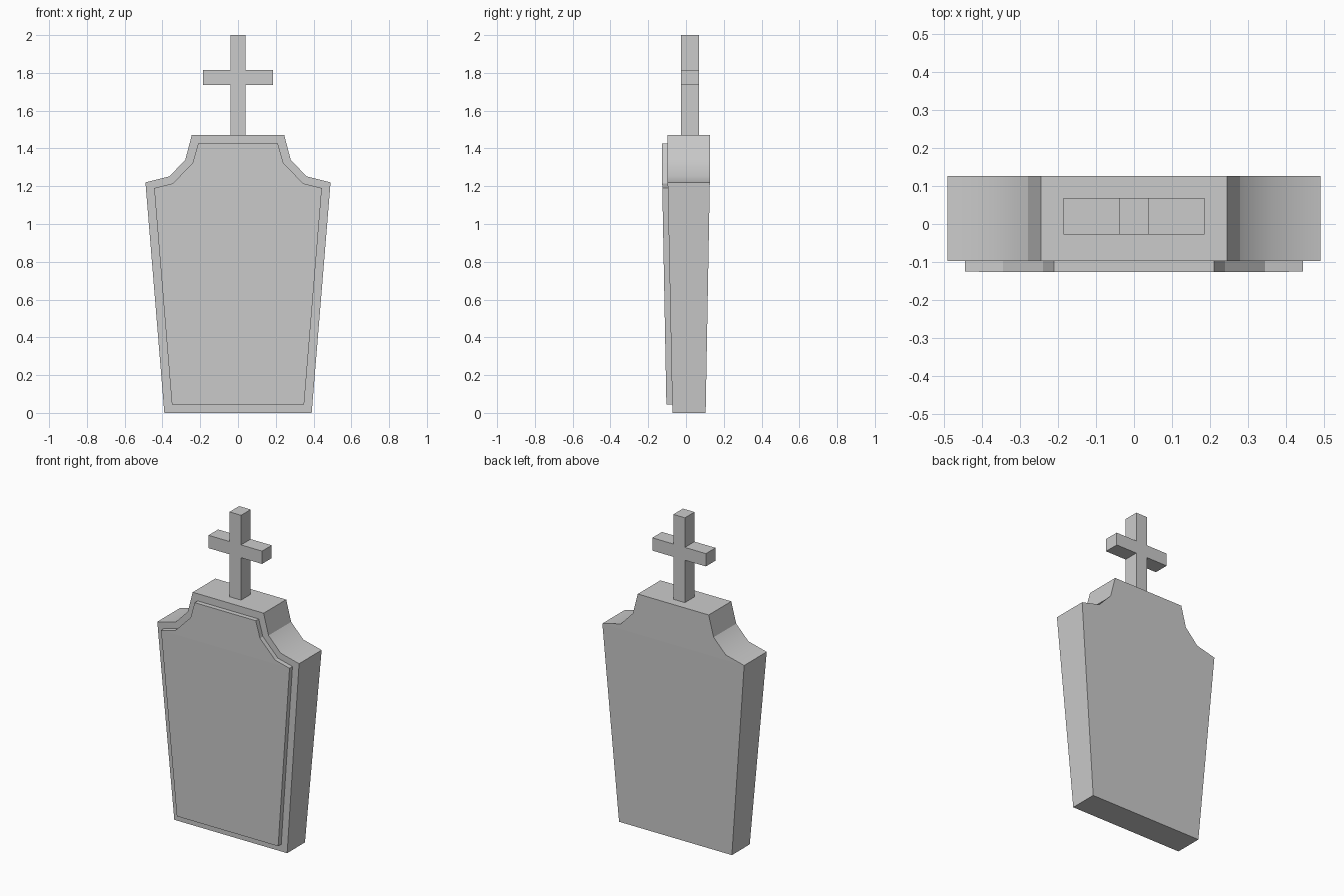
import bpy, bmesh

if "Cube" in bpy.data.objects:
    bpy.data.objects.remove(bpy.data.objects["Cube"])

SHOULDER = 1.22  # depth grows up to this height, then stays constant


def taper(low, high):
    return lambda z: low + (high - low) * min(z / SHOULDER, 1.0)


def slab(name, half, front, back, split=False, smooth=()):
    """Mirror a half outline (x, z) about x = 0 and fill it between two depths."""
    outline = half + [(-x, z) for x, z in reversed(half)]
    n = len(outline)
    bm = bmesh.new()
    f = [bm.verts.new((x, front(z), z)) for x, z in outline]
    b = [bm.verts.new((x, back(z), z)) for x, z in outline]
    for ring, flip in ((f, False), (b, True)):
        if split:  # lower tapered quad and upper head
            caps = [[ring[0], ring[1], ring[-2], ring[-1]], ring[1:-1]]
        else:
            caps = [ring]
        for cap in caps:
            bm.faces.new(cap[::-1] if flip else cap)
    for i in range(n):
        j = (i + 1) % n
        side = bm.faces.new((f[i], b[i], b[j], f[j]))
        side.smooth = i in smooth
    bmesh.ops.recalc_face_normals(bm, faces=bm.faces[:])
    mesh = bpy.data.meshes.new(name)
    bm.to_mesh(mesh)
    bm.free()
    obj = bpy.data.objects.new(name, mesh)
    bpy.context.collection.objects.link(obj)
    return obj


# Headstone body, with softly shaded concave shoulders
slab("headstone",
     [(0.39, 0), (0.49, SHOULDER), (0.363, 1.252), (0.279, 1.34), (0.245, 1.47)],
     taper(-0.072, -0.097), taper(0.104, 0.126), split=True, smooth=(1, 2, 6, 7))

# Raised front panel, slightly embedded in the body
slab("front_panel",
     [(0.35, 0.045), (0.444, 1.19), (0.345, 1.215), (0.24, 1.323), (0.211, 1.425)],
     taper(-0.103, -0.126), taper(-0.066, -0.091), split=True)

# Cross on top
slab("cross",
     [(0.04, 1.47), (0.04, 1.735), (0.185, 1.735),
      (0.185, 1.815), (0.04, 1.815), (0.04, 2.0)],
     lambda z: -0.027, lambda z: 0.068)
